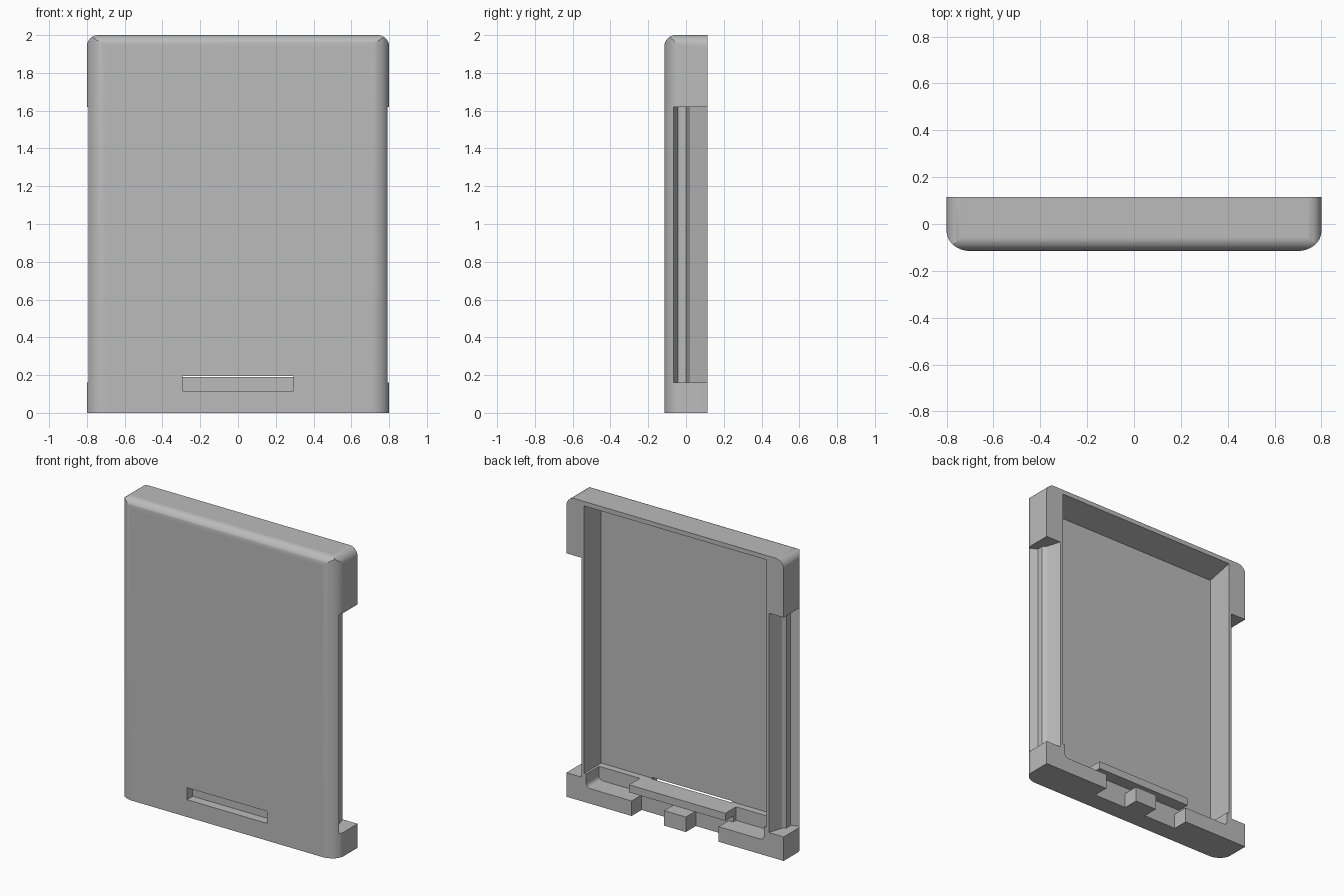
import bpy, bmesh, math

cube = bpy.data.objects.get("Cube")
if cube:
    bpy.data.objects.remove(cube, do_unlink=True)

grey = bpy.data.materials.new("plain_grey")
grey.use_nodes = True
grey.diffuse_color = (0.5, 0.5, 0.5, 1)
grey.node_tree.nodes["Principled BSDF"].inputs["Base Color"].default_value = (0.5, 0.5, 0.5, 1)


def prism(name, axis, profile, lo, hi):
    """Extrude a 2D profile (remaining axes in xyz order) along an axis."""
    bm = bmesh.new()
    verts = []
    for p in profile:
        co = list(p)
        co.insert(axis, lo)
        verts.append(bm.verts.new(co))
    face = bm.faces.new(verts)
    ext = bmesh.ops.extrude_face_region(bm, geom=[face])
    for v in ext["geom"]:
        if isinstance(v, bmesh.types.BMVert):
            v.co[axis] = hi
    bmesh.ops.recalc_face_normals(bm, faces=bm.faces)
    mesh = bpy.data.meshes.new(name)
    bm.to_mesh(mesh)
    bm.free()
    mesh.materials.append(grey)
    ob = bpy.data.objects.new(name, mesh)
    bpy.context.collection.objects.link(ob)
    return ob


def box(name, x0, x1, y0, y1, z0, z1):
    return prism(name, 2, [(x0, y0), (x1, y0), (x1, y1), (x0, y1)], z0, z1)


def arc(cx, cy, rx, ry, start, end, steps=12):
    angles = [math.radians(start + (end - start) * i / steps) for i in range(steps + 1)]
    return [(cx + rx * math.cos(a), cy + ry * math.sin(a)) for a in angles]


def combine(target, other, operation):
    mod = target.modifiers.new("cut", "BOOLEAN")
    mod.operation = operation
    mod.solver = "EXACT"
    mod.object = other
    bpy.context.view_layer.objects.active = target
    bpy.ops.object.modifier_apply(modifier=mod.name)
    bpy.data.objects.remove(other, do_unlink=True)


W, D, H = 0.8, 0.115, 2.0
FLOOR = -0.065

# Outer shell: rounded front edges at the sides and top, rounded top corners
plan = [(-W, D)] + arc(-0.7, -0.03, 0.1, 0.085, 180, 270) \
    + arc(0.7, -0.03, 0.1, 0.085, 270, 360) + [(W, D)]
case = prism("case_shell", 2, plan, 0, H)
r = 0.06
outline = [(-W, -1), (W, -1)] + arc(W - r, H - r, r, r, 0, 90) \
    + arc(-W + r, H - r, r, r, 90, 180)
combine(case, prism("corner_form", 1, outline, -1, 1), "INTERSECT")
side = [(1, -1), (1, H)] + arc(-D + r, H - r, r, r, 90, 180) + [(-D, -1)]
combine(case, prism("top_form", 0, side, -1, 1), "INTERSECT")

# Main cavity, open at the back
cavity = [(FLOOR, 0.19), (1, 0.19), (1, 1.97), (D, 1.97), (FLOOR, 1.93)]
combine(case, prism("cavity", 0, cavity, -0.67, 0.67), "DIFFERENCE")

for s in (-1, 1):
    # Grip recess along the outer side
    grip = [(0.69, 0.2), (0.69, D), (0.72, 0.02), (0.74, 0),
            (0.74, -0.042), (0.785, FLOOR), (1, FLOOR), (1, 0.2)]
    combine(case, prism("grip", 2, [(s * x, y) for x, y in grip], 0.16, 1.62), "DIFFERENCE")
    # Rounded cutout in the bottom lip beside the shelf
    f = 0.03
    lip = [(0.355, 0.3), (0.355, 0.1)] + arc(0.655 - f, 0.1 + f, f, f, -90, 0, 6) + [(0.655, 0.3)]
    combine(case, prism("lip_cut", 1, [(s * x, z) for x, z in lip], -0.02, 0.3), "DIFFERENCE")
    # Connector gap through the bottom edge
    a, b = sorted((s * 0.08, s * 0.32))
    combine(case, box("gap", a, b, 0.01, 0.3, -0.1, 0.12), "DIFFERENCE")

# Space under the shelf and in front of its edge
combine(case, box("under_shelf", -0.36, 0.36, 0.01, 0.3, 0.1, 0.14), "DIFFERENCE")
combine(case, box("shelf_edge", -0.36, 0.36, 0.093, 0.3, 0.12, 0.3), "DIFFERENCE")

# Shallow slot in the front face
combine(case, box("slot", -0.295, 0.295, -0.3, -0.055, 0.115, 0.195), "DIFFERENCE")

bpy.ops.object.select_all(action="DESELECT")
case.select_set(True)
bpy.context.view_layer.objects.active = case
bpy.ops.object.shade_smooth_by_angle(angle=math.radians(25))
weighted = case.modifiers.new("even_shading", "WEIGHTED_NORMAL")
weighted.keep_sharp = True
